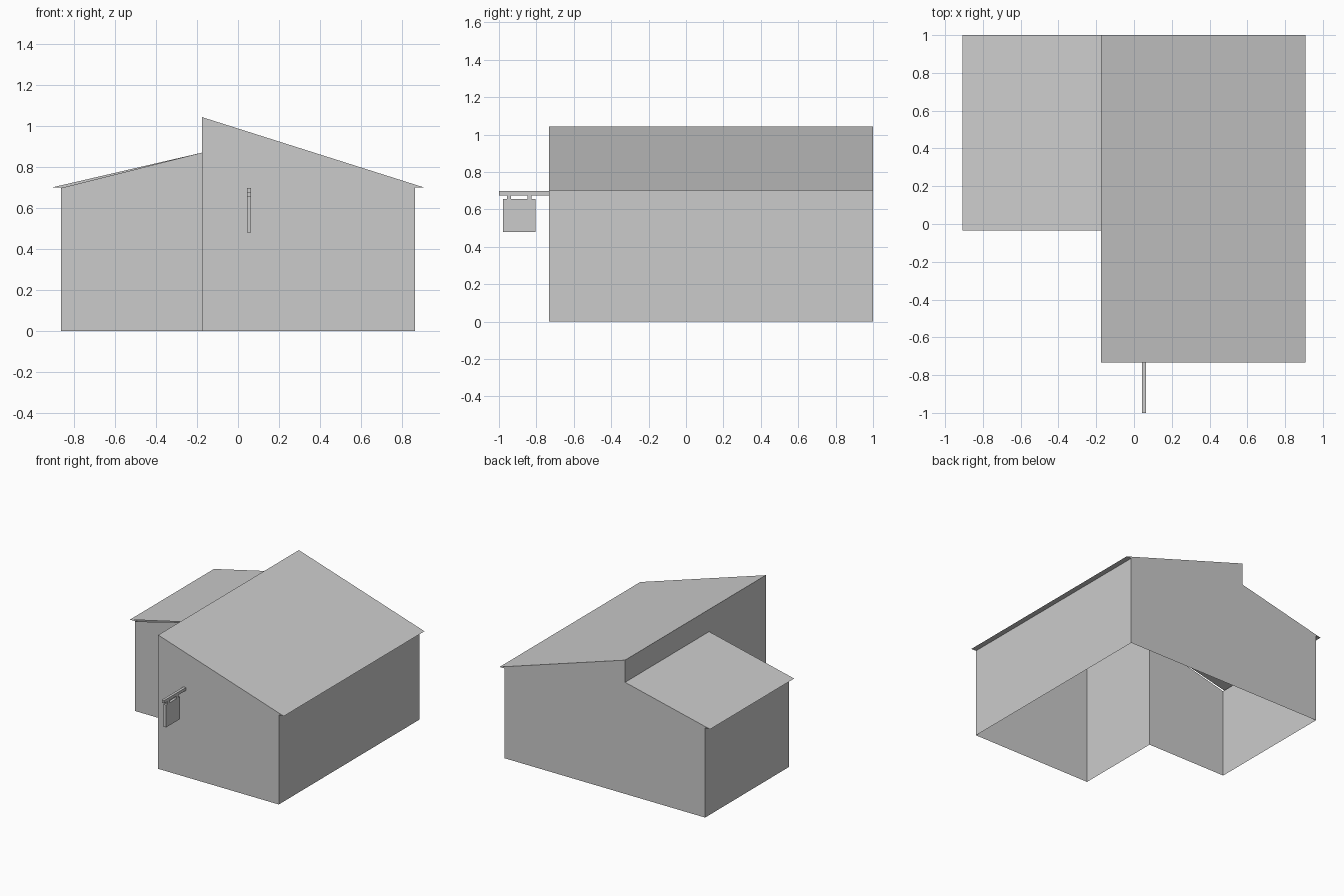
import bpy

if "Cube" in bpy.data.objects:
    bpy.data.objects.remove(bpy.data.objects["Cube"])

FRONT, WING, BACK = -0.733, -0.035, 1.0      # y of main front, wing front, back
STEP, WALL, EAVE = -0.175, 0.865, 0.908      # x of the roof step, walls, eaves
PEAK, LOW, EAVE_Z = 1.043, 0.87, 0.70        # roof heights


def mesh_object(name, verts, faces):
    mesh = bpy.data.meshes.new(name)
    mesh.from_pydata(verts, [], faces)
    obj = bpy.data.objects.new(name, mesh)
    bpy.context.collection.objects.link(obj)
    return obj


def sheet(name, profile, y0, y1):
    """Extrude an open x-z profile along y."""
    n = len(profile)
    verts = [(x, y, z) for y in (y0, y1) for x, z in profile]
    faces = [(i, i + 1, n + i + 1, n + i) for i in range(n - 1)]
    return mesh_object(name, verts, faces)


def gable(name, outline, y):
    """Flat upright wall from an x-z outline."""
    return mesh_object(name, [(x, y, z) for x, z in outline], [range(len(outline))])


def box(name, x, y, z):
    bpy.ops.mesh.primitive_cube_add(
        size=1, location=[(a + b) / 2 for a, b in (x, y, z)])
    obj = bpy.context.object
    obj.name = name
    obj.scale = [b - a for a, b in (x, y, z)]


# Roof slopes, soffits and long walls
right_side = [(STEP, PEAK), (EAVE, EAVE_Z), (WALL, EAVE_Z), (WALL, 0)]
left_side = [(STEP, LOW), (-EAVE, EAVE_Z), (-WALL, EAVE_Z), (-WALL, 0)]
sheet("main_roof_and_side_wall", right_side, FRONT, BACK)
sheet("wing_roof_and_side_wall", left_side, WING, BACK)

# Walls along the roof step: full height in front, upper band over the wing
sheet("main_inner_wall", [(STEP, 0), (STEP, PEAK)], FRONT, WING)
sheet("upper_step_wall", [(STEP, LOW), (STEP, PEAK)], WING, BACK)

# Gable walls (the underside of the house is open)
gable("main_front_wall", [(STEP, 0)] + right_side, FRONT)
gable("wing_front_wall", [(STEP, 0), (STEP, LOW), (-WALL, EAVE_Z - 0.003), (-WALL, 0)], WING)
gable("back_wall", right_side + left_side[:0:-1] + [(STEP, LOW)], BACK)

# Hanging sign on a bracket
SIGN_X = (0.043, 0.064)
box("sign_bracket", SIGN_X, (-1.0, FRONT), (0.675, 0.698))
box("sign_board", SIGN_X, (-0.978, -0.805), (0.48, 0.655))
for i, y in enumerate((-0.957, -0.848)):
    box(f"sign_hanger_{i + 1}", SIGN_X, (y, y + 0.022), (0.655, 0.675))
